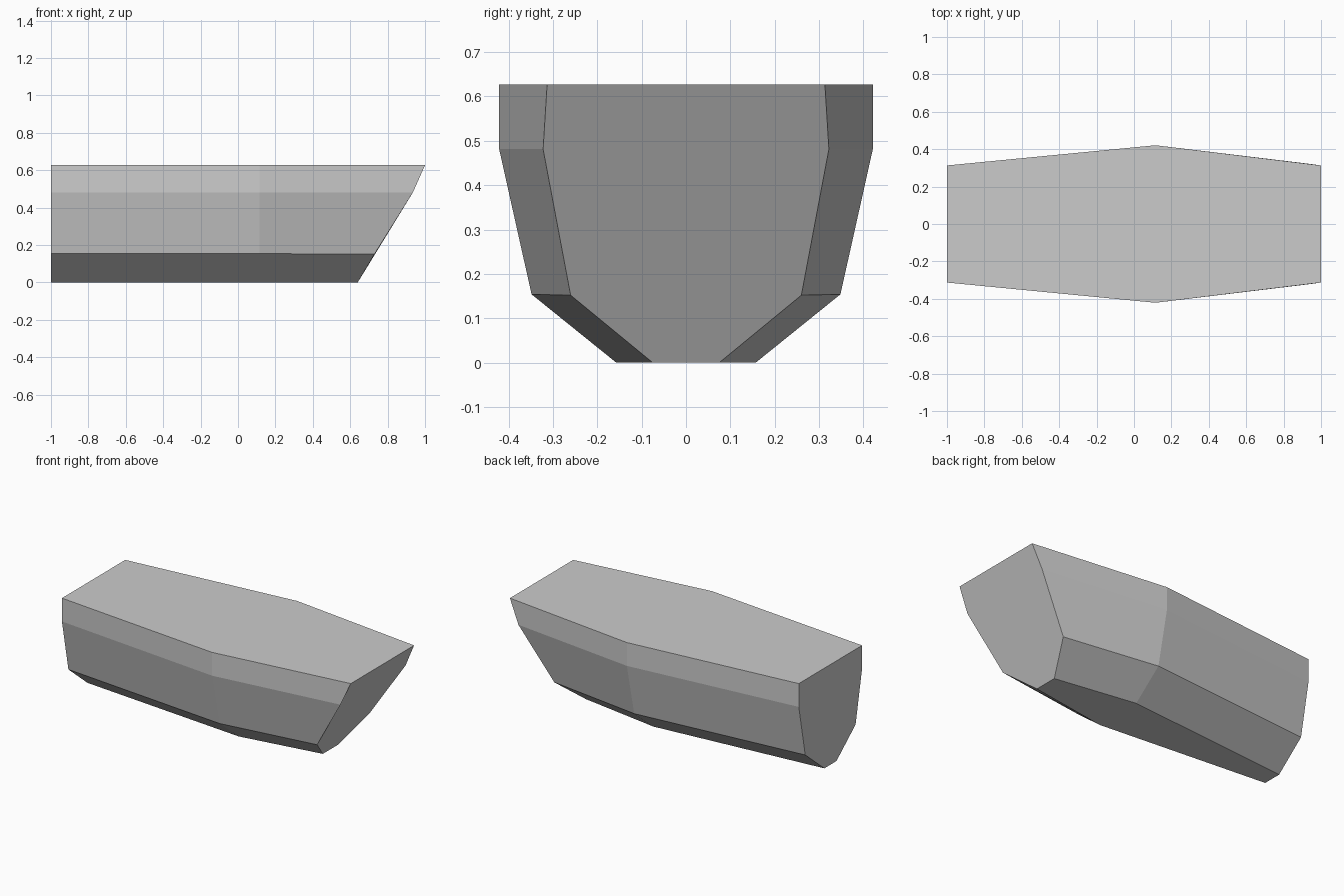
import bpy
import bmesh

cube = bpy.data.objects.get("Cube")
if cube:
    bpy.data.objects.remove(cube, do_unlink=True)

# Single flat grey for the hull
grey = bpy.data.materials.new("hull_grey")
grey.use_nodes = True
colour = (0.6, 0.6, 0.6, 1)
grey.diffuse_color = colour
grey.node_tree.nodes["Principled BSDF"].inputs["Base Color"].default_value = colour

# Half sections from deck to keel: x, half width, height
stern = [(-1, 0.313, 0.627), (-1, 0.313, 0.481), (-1, 0.249, 0.156), (-1, 0.06, 0)]
middle = [(0.115, 0.421, 0.627), (0.115, 0.421, 0.481), (0.115, 0.348, 0.154), (0.115, 0.157, 0)]
bow = [(1, 0.313, 0.627), (0.935, 0.322, 0.481), (0.73, 0.26, 0.152), (0.64, 0.075, 0)]


def ring(bm, half):
    """Mirror a half section into a closed ring of vertices."""
    points = [(x, y, z) for x, y, z in half]
    points += [(x, -y, z) for x, y, z in reversed(half)]
    return [bm.verts.new(p) for p in points]


# Loft the sections and close both ends
bm = bmesh.new()
rings = [ring(bm, half) for half in (stern, middle, bow)]
for a, b in zip(rings, rings[1:]):
    for i in range(len(a)):
        j = (i + 1) % len(a)
        bm.faces.new((a[i], a[j], b[j], b[i]))
bm.faces.new(rings[0])
bm.faces.new(rings[-1])
bmesh.ops.recalc_face_normals(bm, faces=bm.faces)

mesh = bpy.data.meshes.new("hull")
bm.to_mesh(mesh)
bm.free()
mesh.materials.append(grey)
hull = bpy.data.objects.new("hull", mesh)
bpy.context.collection.objects.link(hull)
